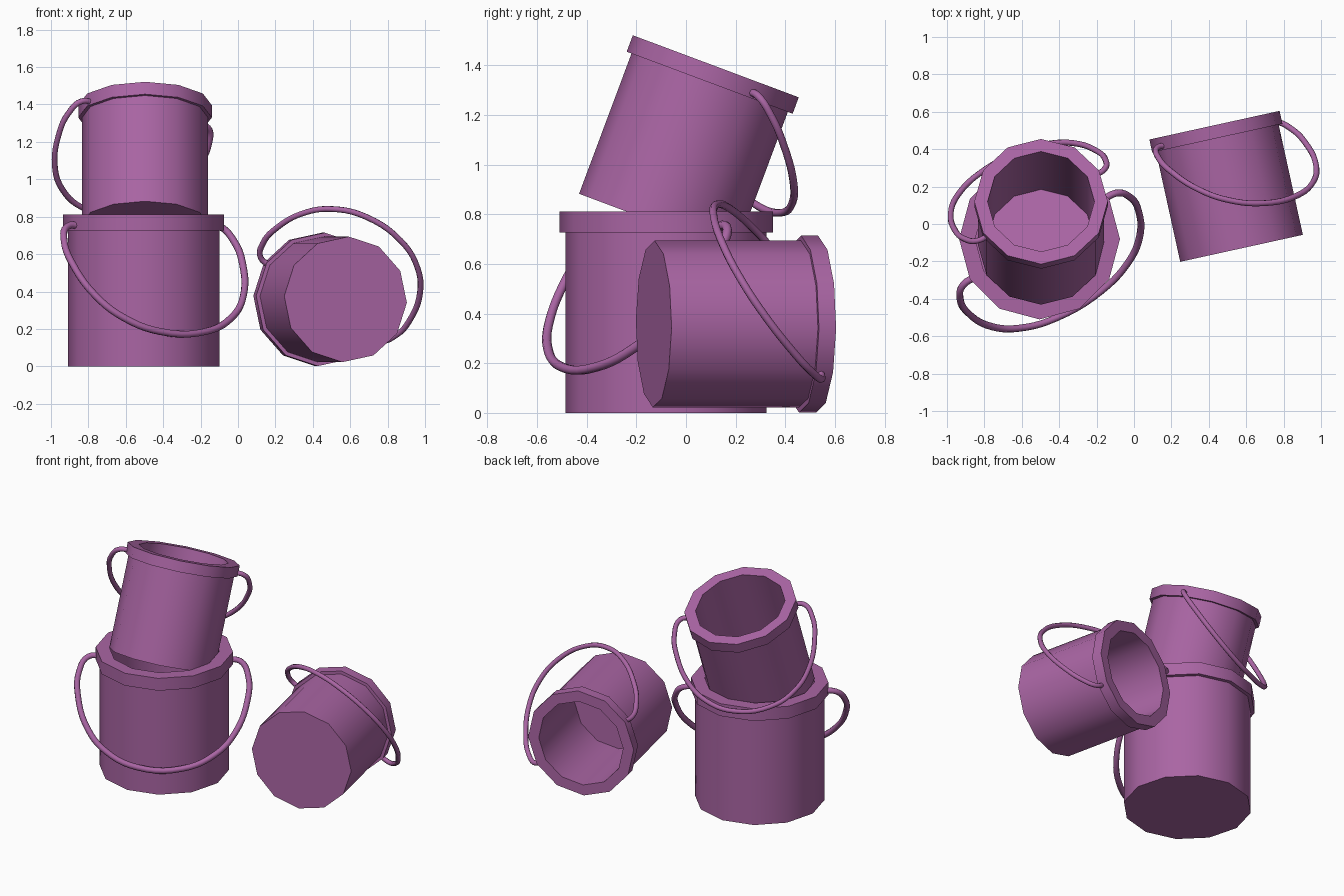
import bpy, bmesh
from math import radians, sin, cos, pi
from mathutils import Matrix

if "Cube" in bpy.data.objects:
    bpy.data.objects.remove(bpy.data.objects["Cube"])

SIDES = 12
# Lathe profile (radius, height): outside, rim band, inside wall, raised floor
PROFILE = [(0, 0), (.405, 0), (.405, .727), (.43, .727), (.43, .812),
           (.344, .812), (.344, .115), (0, .115)]
# Half of the handle loop in its own plane: (sideways, distance from pivot)
HALF = [(.37, 0), (.475, .0), (.53, .1), (.53, .25), (.46, .46), (.34, .60), (.14, .695)]

mat = bpy.data.materials.new("purple_paint")
mat.diffuse_color = (0.40, 0.13, 0.37, 1)
mat.use_nodes = True
mat.node_tree.nodes["Principled BSDF"].inputs["Base Color"].default_value = mat.diffuse_color


def add(name, data, matrix):
    ob = bpy.data.objects.new(name, data)
    bpy.context.collection.objects.link(ob)
    data.materials.append(mat)
    ob.matrix_world = matrix
    return ob


def make_body(name, matrix):
    bm = bmesh.new()
    rings = []
    for r, z in PROFILE:
        n = SIDES if r else 1
        rings.append([bm.verts.new((r * cos(2 * pi * i / SIDES), r * sin(2 * pi * i / SIDES), z))
                      for i in range(n)])
    for a, b in zip(rings, rings[1:]):
        for i in range(SIDES):
            j = (i + 1) % SIDES
            quad = [a[i % len(a)], a[j % len(a)], b[j % len(b)], b[i % len(b)]]
            bm.faces.new(list(dict.fromkeys(quad)))
    bmesh.ops.recalc_face_normals(bm, faces=bm.faces)
    me = bpy.data.meshes.new(name)
    bm.to_mesh(me)
    bm.free()
    ob = add(name, me, matrix)
    bpy.ops.object.select_all(action='DESELECT')
    ob.select_set(True)
    bpy.context.view_layer.objects.active = ob
    bpy.ops.object.shade_smooth_by_angle(angle=radians(40))


def make_handle(name, matrix, side, tilt, stretch):
    cu = bpy.data.curves.new(name, 'CURVE')
    cu.dimensions = '3D'
    cu.bevel_depth = .019
    cu.bevel_resolution = 2
    cu.resolution_u = 5
    cu.use_fill_caps = True
    pts = HALF + [(-u, s) for u, s in reversed(HALF)]
    sp = cu.splines.new('BEZIER')
    sp.bezier_points.add(len(pts) - 1)
    for p, (u, s) in zip(sp.bezier_points, pts):
        s *= stretch
        p.co = (u, side * s * sin(tilt), .748 - s * cos(tilt))
        p.handle_left_type = p.handle_right_type = 'AUTO'
    # pivots sit 30 degrees round the rim
    add(name, cu, matrix @ Matrix.Rotation(radians(31), 4, 'Z'))


def rot(deg, axis):
    return Matrix.Rotation(radians(deg), 4, axis)


# name, base centre, rotation, scale, handle side, handle tilt, handle stretch
BUCKETS = [
    ("standing_bucket", (-.505, -.08, 0), rot(0, 'Z'), 1, -1, 36, 1),
    ("stacked_bucket", (-.497, -.116, .765), rot(-20.5, 'X'), .83, 1, 48, 1.06),
    ("fallen_bucket", (.575, -.13, .358), rot(12.4, 'Z') @ rot(-90, 'X') @ rot(3, 'Z'),
     .83, -1, 48, 1.06),
]
for name, loc, r, sc, side, tilt, stretch in BUCKETS:
    m = Matrix.Translation(loc) @ r @ Matrix.Scale(sc, 4)
    make_body(name, m)
    make_handle(name + "_handle", m, side, radians(tilt), stretch)
